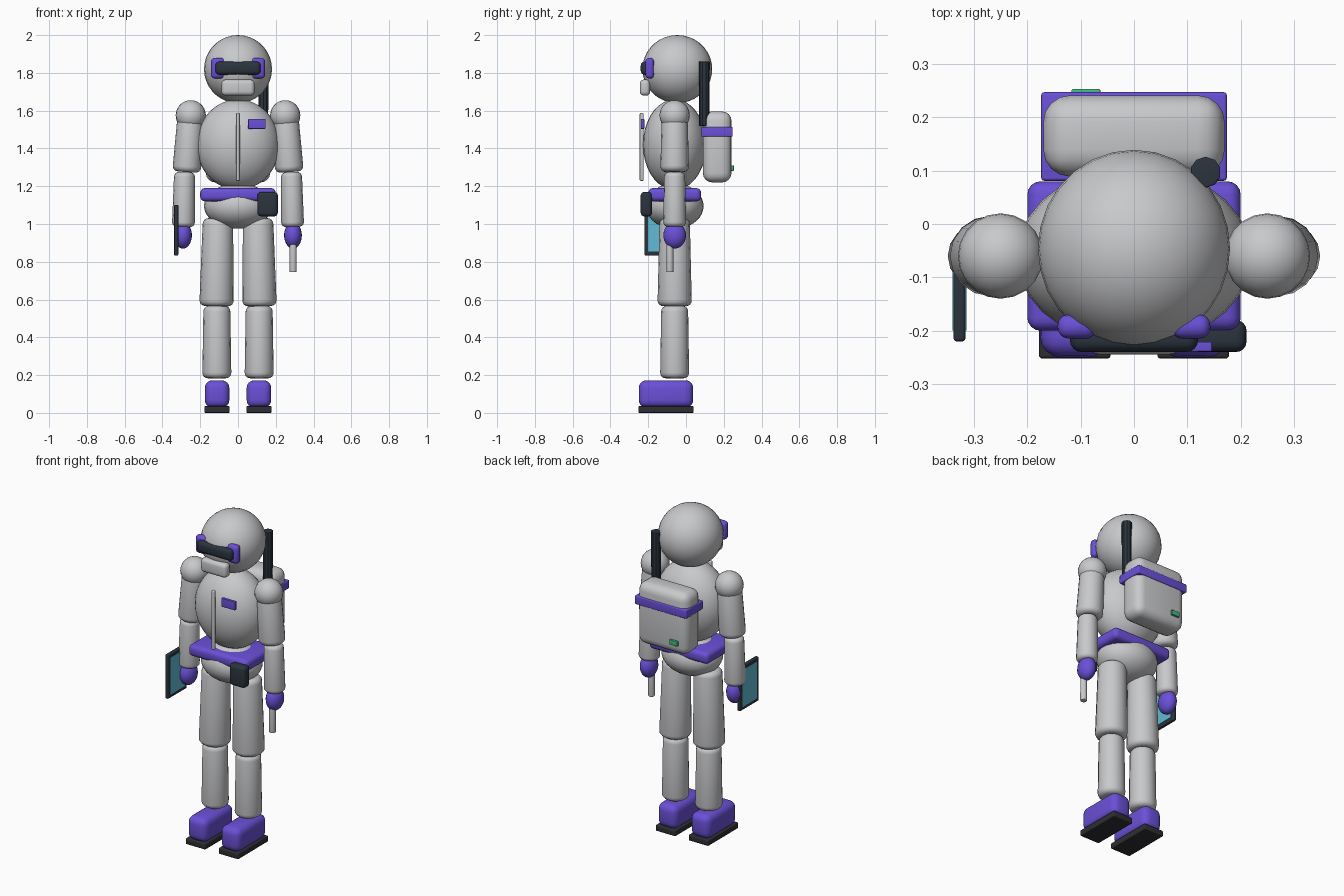
import bpy, bmesh, math
from mathutils import Matrix, Vector

cube = bpy.data.objects.get("Cube")
if cube:
    bpy.data.objects.remove(cube, do_unlink=True)


def material(name, rgb):
    m = bpy.data.materials.new(name)
    m.use_nodes = True
    m.diffuse_color = (*rgb, 1)
    m.node_tree.nodes["Principled BSDF"].inputs["Base Color"].default_value = (*rgb, 1)
    return m


GREY = material("suit_grey", (0.58, 0.585, 0.6))
PURPLE = material("purple_trim", (0.145, 0.08, 0.68))
DARK = material("dark_slate", (0.024, 0.034, 0.048))
SOLE = material("sole_black", (0.027, 0.028, 0.034))
CYAN = material("screen_cyan", (0.12, 0.5, 0.66))
GREEN = material("light_green", (0.05, 0.5, 0.22))


def finish(name, bm, mat, bevel=0.0, segments=4):
    """Round the sharp edges, then store the mesh as a smooth object."""
    if bevel:
        sharp = [e for e in bm.edges if e.calc_face_angle(0) > math.radians(40)]
        bmesh.ops.bevel(bm, geom=sharp, offset=bevel, offset_type='OFFSET',
                        segments=segments, profile=0.5, affect='EDGES', clamp_overlap=True)
    mesh = bpy.data.meshes.new(name)
    bm.to_mesh(mesh)
    bm.free()
    mesh.materials.append(mat)
    ob = bpy.data.objects.new(name, mesh)
    bpy.context.collection.objects.link(ob)
    bpy.ops.object.select_all(action='DESELECT')
    ob.select_set(True)
    bpy.context.view_layer.objects.active = ob
    bpy.ops.object.shade_smooth_by_angle(angle=math.radians(35))
    return ob


def box(name, center, size, mat, bevel=0.0):
    bm = bmesh.new()
    m = Matrix.Translation(center) @ Matrix.Diagonal((*size, 1))
    bmesh.ops.create_cube(bm, size=1, matrix=m)
    return finish(name, bm, mat, bevel)


def ellipsoid(name, center, radii, mat, u=28, v=18):
    bm = bmesh.new()
    m = Matrix.Translation(center) @ Matrix.Diagonal((*radii, 1))
    bmesh.ops.create_uvsphere(bm, u_segments=u, v_segments=v, radius=1, matrix=m)
    return finish(name, bm, mat)


def limb(name, top, bottom, r_top, r_bottom, mat, bevel=0.03, sides=16):
    a, b = Vector(top), Vector(bottom)
    axis = a - b
    bm = bmesh.new()
    m = Matrix.Translation((a + b) / 2) @ axis.to_track_quat('Z', 'Y').to_matrix().to_4x4()
    bmesh.ops.create_cone(bm, cap_ends=True, segments=sides, radius1=r_bottom,
                          radius2=r_top, depth=axis.length, matrix=m)
    return finish(name, bm, mat, bevel)


Y = -0.06  # body centre line

# Head and face gear
ellipsoid("head", (0, -0.046, 1.82), (0.18, 0.185, 0.18), GREY)
box("visor", (0, -0.21, 1.825), (0.24, 0.06, 0.07), DARK, 0.022)
box("breather", (0, -0.217, 1.722), (0.175, 0.055, 0.085), GREY, 0.022)

# Torso and hips
ellipsoid("torso", (0, Y, 1.42), (0.22, 0.168, 0.24), GREY)
ellipsoid("pelvis", (0, Y, 1.095), (0.18, 0.153, 0.12), GREY)
box("belt", (0, Y, 1.155), (0.4, 0.28, 0.07), PURPLE, 0.025)
box("belt_pouch", (0.157, -0.21, 1.105), (0.108, 0.06, 0.13), DARK, 0.02)
box("chest_zip", (0, -0.235, 1.408), (0.02, 0.02, 0.36), GREY, 0.006)
box("chest_patch", (0.1, -0.23, 1.53), (0.092, 0.018, 0.052), PURPLE, 0.003)

# Backpack
box("backpack", (0, 0.165, 1.408), (0.34, 0.152, 0.376), GREY, 0.05)
box("backpack_band", (0, 0.164, 1.488), (0.348, 0.166, 0.052), PURPLE, 0.006)
box("backpack_light", (-0.09, 0.244, 1.296), (0.054, 0.018, 0.03), GREEN, 0.003)
limb("antenna", (0.134, 0.097, 1.86), (0.134, 0.097, 1.52), 0.029, 0.027, DARK, 0.003, 10)

# Paired parts
for s, side in ((1, "left"), (-1, "right")):
    box(side + "_visor_mount", (s * 0.107, -0.192, 1.825), (0.072, 0.045, 0.11), PURPLE, 0.02)
    ellipsoid(side + "_shoulder", (s * 0.25, Y, 1.575), (0.08, 0.08, 0.08), GREY, 20, 14)
    limb(side + "_upper_arm", (s * 0.252, Y, 1.56), (s * 0.272, Y, 1.275), 0.069, 0.076, GREY)
    limb(side + "_forearm", (s * 0.283, Y, 1.275), (s * 0.289, Y, 0.985), 0.055, 0.061, GREY, 0.025)
    ellipsoid(side + "_hand", (s * 0.291, Y, 0.94), (0.047, 0.06, 0.07), PURPLE, 20, 14)
    limb(side + "_thigh", (s * 0.106, Y, 1.03), (s * 0.114, Y, 0.565), 0.08, 0.091, GREY)
    limb(side + "_shin", (s * 0.112, Y, 0.567), (s * 0.112, Y, 0.183), 0.071, 0.077, GREY)
    box(side + "_boot", (s * 0.111, -0.106, 0.1), (0.13, 0.288, 0.145), PURPLE, 0.04)
    box(side + "_sole", (s * 0.111, -0.106, 0.018), (0.134, 0.292, 0.036), SOLE, 0.006)

# Hand-held items
limb("hand_tool", (0.292, -0.085, 0.96), (0.292, -0.085, 0.745), 0.018, 0.019, GREY, 0.004, 12)
box("tablet", (-0.327, -0.13, 0.967), (0.022, 0.18, 0.268), DARK, 0.006)
box("tablet_screen", (-0.327, -0.13, 0.967), (0.026, 0.14, 0.226), CYAN)
